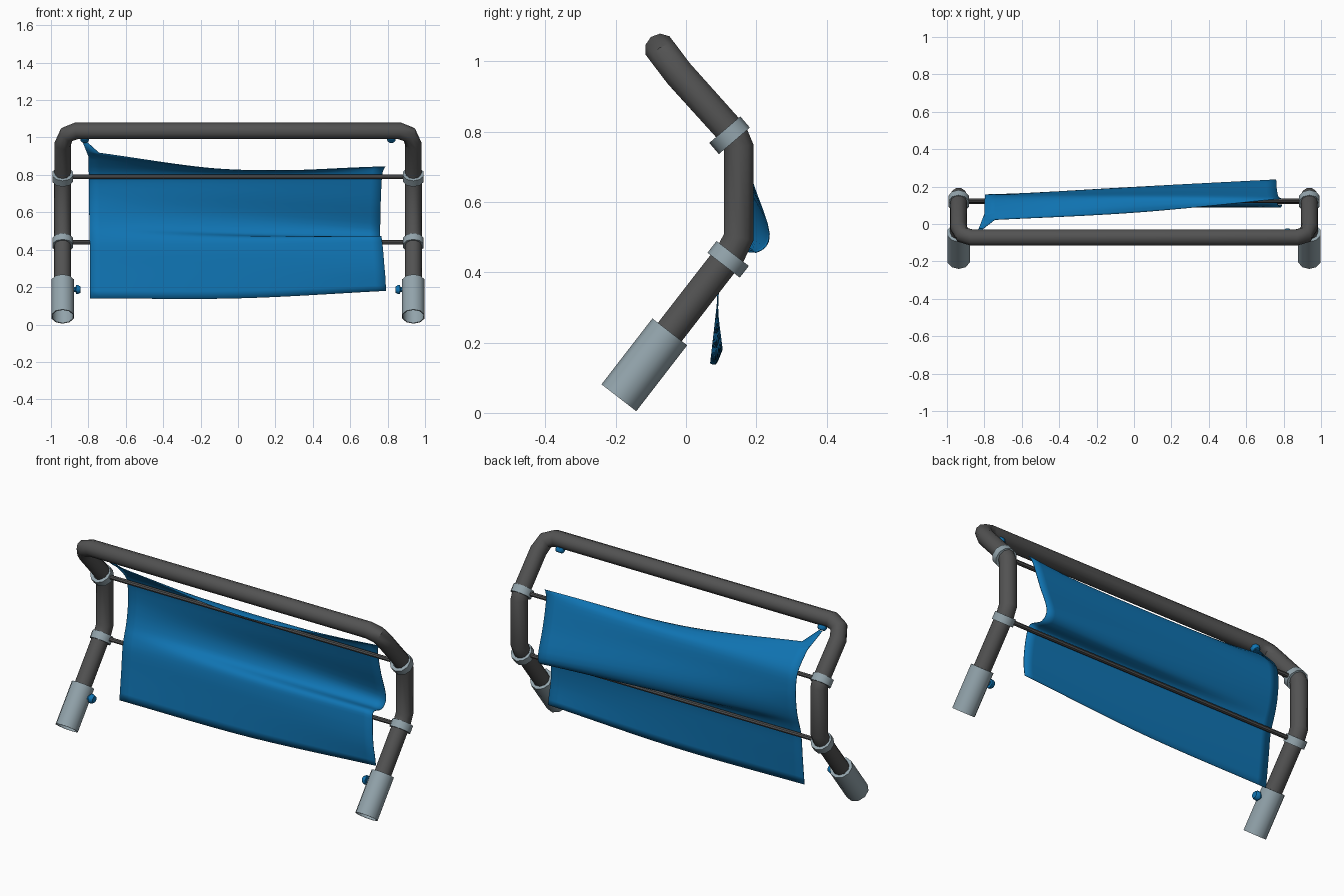
import bpy, bmesh, math
from mathutils import Vector

cube = bpy.data.objects.get("Cube")
if cube:
    bpy.data.objects.remove(cube)


def material(name, rgb):
    m = bpy.data.materials.new(name)
    m.diffuse_color = (*rgb, 1)
    m.use_nodes = True
    bsdf = m.node_tree.nodes["Principled BSDF"]
    bsdf.inputs["Base Color"].default_value = (*rgb, 1)
    bsdf.inputs["Roughness"].default_value = 0.7
    return m


DARK = material("dark_grey_tube", (0.085, 0.085, 0.085))
STEEL = material("pale_steel", (0.29, 0.37, 0.41))
BLUE = material("blue_cloth", (0.005, 0.175, 0.45))


def finish(obj, mat, angle=40):
    obj.data.materials.append(mat)
    bpy.ops.object.select_all(action="DESELECT")
    obj.select_set(True)
    bpy.context.view_layer.objects.active = obj
    bpy.ops.object.shade_smooth_by_angle(angle=math.radians(angle))
    return obj


def add_mesh(name, bm, mat, angle=40):
    bmesh.ops.recalc_face_normals(bm, faces=bm.faces)
    mesh = bpy.data.meshes.new(name)
    bm.to_mesh(mesh)
    bm.free()
    obj = bpy.data.objects.new(name, mesh)
    bpy.context.collection.objects.link(obj)
    return finish(obj, mat, angle)


def lathe(name, base, axis, profile, mat, sides=10):
    """Turn a (radius, height) profile around an axis that starts at base."""
    bm = bmesh.new()
    quat = Vector(axis).to_track_quat("Z", "Y")
    rings = []
    for r, h in profile:
        ring = []
        for i in range(sides):
            a = math.tau * (i + 0.5) / sides
            p = Vector((r * math.cos(a), r * math.sin(a), h))
            ring.append(bm.verts.new(quat @ p + Vector(base)))
        rings.append(ring)
    for a, b in zip(rings, rings[1:]):
        for i in range(sides):
            j = (i + 1) % sides
            bm.faces.new((a[i], a[j], b[j], b[i]))
    bmesh.ops.remove_doubles(bm, verts=bm.verts, dist=0.0001)
    return add_mesh(name, bm, mat)


def tube(name, points, radius, resolution):
    """Round tube along a path, turned into a mesh."""
    curve = bpy.data.curves.new(name, "CURVE")
    curve.dimensions = "3D"
    curve.bevel_depth = radius
    curve.bevel_resolution = resolution
    curve.use_fill_caps = True
    spline = curve.splines.new("POLY")
    spline.points.add(len(points) - 1)
    for sp, p in zip(spline.points, points):
        sp.co = (*p, 1)
    obj = bpy.data.objects.new(name, curve)
    bpy.context.collection.objects.link(obj)
    bpy.ops.object.select_all(action="DESELECT")
    obj.select_set(True)
    bpy.context.view_layer.objects.active = obj
    bpy.ops.object.convert(target="MESH")
    return finish(bpy.context.object, DARK)


# Bent hoop frame: one side path, mirrored to the other side
X = 0.9375
LOWER = Vector((0, 0.61, 0.79)).normalized()
UPPER = Vector((0, -0.65, 0.76)).normalized()
side = [(X, -0.05, 0.225), (X, 0.128, 0.455), (X, 0.15, 0.50),
        (X, 0.15, 0.755), (X, 0.133, 0.795), (X, -0.02, 0.965),
        (0.917, -0.058, 1.015), (0.865, -0.073, 1.035)]
tube("hoop_frame", side + [(-x, y, z) for x, y, z in reversed(side)], 0.045, 3)

# Cross rods
for name, y, z in (("upper_rod", 0.125, 0.79), ("lower_rod", 0.12, 0.44)):
    tube(name, [(-X, y, z), (X, y, z)], 0.012, 2)

# Sockets, clamp rings and studs on both sides
SOCKET = [(0, 0.225), (0.057, 0.225), (0.057, 0), (0.0625, 0), (0.0625, 0.237), (0, 0.237)]
RING = [(0.04, -0.021), (0.058, -0.021), (0.058, 0.021), (0.04, 0.021), (0.04, -0.021)]
STUD = [(0, 0), (0.014, 0), (0.014, 0.022), (0.025, 0.024), (0.025, 0.036), (0.018, 0.048), (0, 0.048)]
for s, label in ((1, "left"), (-1, "right")):
    lathe(label + "_socket", (s * X, -0.191, 0.043), LOWER, SOCKET, STEEL)
    lathe(label + "_lower_ring", (s * X, 0.12, 0.437), LOWER, RING, STEEL)
    lathe(label + "_upper_ring", (s * X, 0.124, 0.79), UPPER, RING, STEEL)
    lathe(label + "_lower_stud", (s * 0.89, -0.08, 0.187), (-s, 0, 0), STUD, BLUE, 8)
    lathe(label + "_upper_stud", (s * 0.82, -0.054, 1.005), (0, 0.55, -0.83),
          [(r, h - 0.018) for r, h in STUD], BLUE, 8)

# Cloth: (y, z) sections at the right edge, middle and left edge, top to bottom
RIGHT = [(0.02, 0.925), (0.07, 0.885), (0.142, 0.8), (0.157, 0.7), (0.15, 0.61),
         (0.135, 0.54), (0.115, 0.48), (0.1, 0.42), (0.088, 0.3), (0.07, 0.14)]
MIDDLE = [(0.06, 0.825), (0.1, 0.825), (0.146, 0.798), (0.172, 0.69), (0.196, 0.57),
          (0.175, 0.49), (0.115, 0.465), (0.097, 0.41), (0.09, 0.3), (0.085, 0.14)]
LEFT = [(0.135, 0.845), (0.14, 0.83), (0.15, 0.79), (0.188, 0.66), (0.237, 0.51),
        (0.2, 0.457), (0.118, 0.473), (0.098, 0.42), (0.09, 0.3), (0.103, 0.18)]


def spline_mix(pts, t):
    """Smooth curve through evenly spaced points, t from 0 to 1."""
    f = t * (len(pts) - 1)
    i = min(int(f), len(pts) - 2)
    u = f - i
    a, b = pts[i], pts[i + 1]
    m0 = (b - pts[i - 1]) / 2 if i else b - a
    m1 = (pts[i + 2] - a) / 2 if i + 2 < len(pts) else b - a
    return (a * (2 * u**3 - 3 * u**2 + 1) + m0 * (u**3 - 2 * u**2 + u)
            + b * (3 * u**2 - 2 * u**3) + m1 * (u**3 - u**2))


ROWS, COLS = 36, 28
bm = bmesh.new()
sections = [[Vector(p) for p in sec] for sec in (RIGHT, MIDDLE, LEFT)]
grid = []
for r in range(ROWS + 1):
    v = r / ROWS
    keys = [spline_mix(sec, v) for sec in sections]
    left_x = 0.79 - 0.03 * math.sin(math.pi * min(v * 1.05, 1))
    right_x = -0.80 + 0.01 * v
    row = []
    for c in range(COLS + 1):
        t = c / COLS
        p = spline_mix(keys, t)
        row.append(bm.verts.new((right_x + (left_x - right_x) * t, p.x, p.y)))
    grid.append(row)
for a, b in zip(grid, grid[1:]):
    for c in range(COLS):
        bm.faces.new((a[c], b[c], b[c + 1], a[c + 1]))

# Corner of the cloth pulled up to the right upper stud
tip = [bm.verts.new((x, -0.03, 0.98)) for x in (-0.832, -0.812)]
bm.faces.new((tip[0], grid[0][0], grid[0][1], tip[1]))
bm.faces.new((tip[0], grid[3][0], grid[2][0], grid[1][0], grid[0][0]))
cloth = add_mesh("cloth_panel", bm, BLUE, 60)
thick = cloth.modifiers.new("thickness", "SOLIDIFY")
thick.thickness = 0.003
thick.offset = 0
